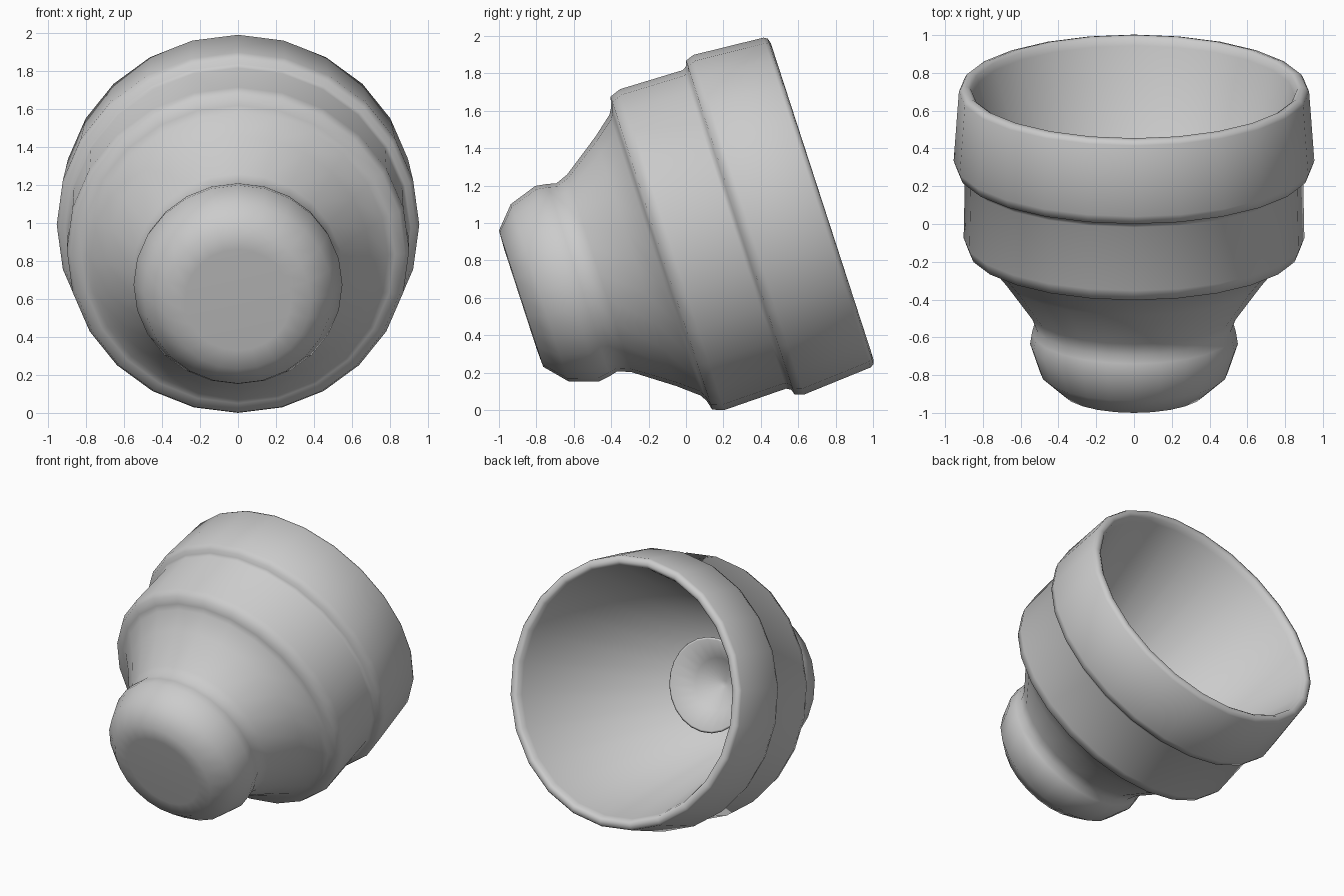
import bpy, bmesh, math
from mathutils import Matrix

if "Cube" in bpy.data.objects:
    bpy.data.objects.remove(bpy.data.objects["Cube"])

TILT = math.radians(18)
SIDES = 24
OFFSET = 0.842   # distance of the axis from the origin, across the axis
u = (math.cos(TILT), math.sin(TILT))


def lathe(name, profile, cap_start=False, cap_end=False):
    """Revolve (radius, axial) points round the tilted axis."""
    bm = bmesh.new()
    rings = []
    for r, a in profile:
        ring = []
        for i in range(SIDES):
            t = 2 * math.pi * i / SIDES
            x, v = r * math.sin(t), OFFSET + r * math.cos(t)
            ring.append(bm.verts.new((x, u[0] * a - u[1] * v + 0.01,
                                      u[1] * a + u[0] * v)))
        rings.append(ring)
    for lo, hi in zip(rings, rings[1:]):
        for i in range(SIDES):
            j = (i + 1) % SIDES
            bm.faces.new((lo[i], lo[j], hi[j], hi[i]))
    if cap_start:
        bm.faces.new(rings[0])
    if cap_end:
        bm.faces.new(rings[-1])
    bmesh.ops.recalc_face_normals(bm, faces=bm.faces[:])
    for f in bm.faces:
        f.smooth = True
    me = bpy.data.meshes.new(name)
    bm.to_mesh(me)
    bm.free()
    ob = bpy.data.objects.new(name, me)
    bpy.context.collection.objects.link(ob)
    return ob


# stepped outer shell, rolled over the rim into the conical inside
lathe("stepped_housing", [
    (0.28, -0.668), (0.383, -0.664),            # flat back
    (0.498, -0.56), (0.55, -0.405),             # rounded bulb
    (0.54, -0.34), (0.528, -0.295), (0.555, -0.225),
    (0.70, -0.02), (0.79, 0.09),                # flaring neck
    (0.825, 0.11), (0.88, 0.125), (0.902, 0.185),
    (0.895, 0.535),                             # middle band
    (0.91, 0.56), (0.938, 0.568), (0.955, 0.615),
    (0.927, 1.0), (0.915, 1.02), (0.885, 1.028),  # front band and lip
    (0.865, 1.015), (0.85, 0.98),
    (0.42, -0.30), (0.05, -0.30),               # inner cone and floor
], cap_start=True, cap_end=True)

# small flared dish standing inside the cone
lathe("inner_dish", [
    (0.17, -0.31), (0.21, -0.20), (0.31, -0.05), (0.325, -0.03),
    (0.31, -0.025), (0.18, -0.13), (0.02, -0.21),
], cap_end=True)
